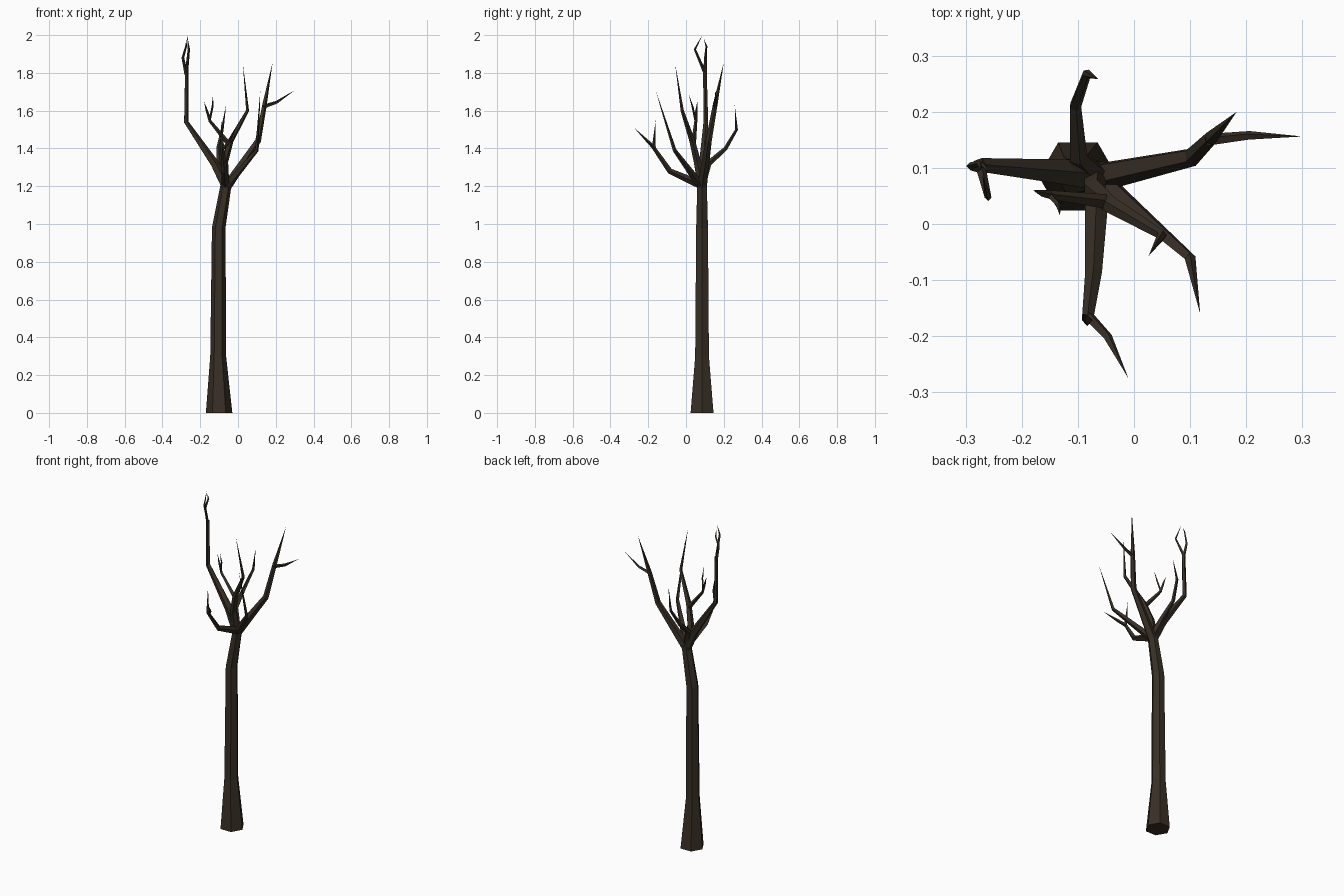
import bpy, bmesh, math
from mathutils import Vector

bark = bpy.data.materials.new("dark_bark")
bark.diffuse_color = (0.040, 0.029, 0.019, 1)


def limb(name, pts, sides, level=False):
    """Faceted tapering tube through (x, y, z, radius) points; radius 0 makes a tip."""
    bm = bmesh.new()
    P = [Vector(p[:3]) for p in pts]
    rings, u = [], Vector((1, 0, 0))
    for i, p in enumerate(P):
        a = (p - P[i - 1]).normalized() if i else Vector()
        b = (P[i + 1] - p).normalized() if i < len(P) - 1 else Vector()
        t = Vector((0, 0, 1)) if level else (a + b).normalized()
        v = t.cross(u)
        if v.length < 0.3 and i == 0:
            v = t.cross(Vector((0, 1, 0)))
        v.normalize()
        u = v.cross(t).normalized()
        r = pts[i][3]
        if r == 0:
            rings.append([bm.verts.new(p)])
        else:
            rings.append([bm.verts.new(p + r * (u * math.cos(k * math.tau / sides) + v * math.sin(k * math.tau / sides)))
                          for k in range(sides)])
    for A, B in zip(rings, rings[1:]):
        for k in range(sides):
            n = (k + 1) % sides
            bm.faces.new((A[k], A[n], B[0]) if len(B) == 1 else (A[k], A[n], B[n], B[k]))
    for R in (rings[0], rings[-1]):
        if len(R) > 2:
            bm.faces.new(R)
    bmesh.ops.recalc_face_normals(bm, faces=bm.faces)
    me = bpy.data.meshes.new(name)
    bm.to_mesh(me)
    bm.free()
    me.materials.append(bark)
    bpy.context.collection.objects.link(bpy.data.objects.new(name, me))


# Trunk: flared six-sided column with a kink
limb("trunk", [(-.10, .085, 0, .07), (-.105, .085, .3, .042), (-.102, .085, .98, .036),
               (-.062, .085, 1.215, .029)], 6, True)

# Left branch and its two hooked twigs
limb("left_branch", [(-.065, .085, 1.2, .028), (-.125, .092, 1.32, .024), (-.275, .105, 1.54, .013),
                     (-.272, .1, 1.81, .010)], 5)
limb("left_twig_front", [(-.273, .1, 1.80, .009), (-.26, .047, 1.925, .006), (-.27, .087, 2.0, 0)], 4)
limb("left_twig_outer", [(-.273, .1, 1.79, .010), (-.292, .103, 1.88, .007), (-.275, .108, 1.94, .005),
                         (-.273, .095, 1.98, 0)], 4)

# Right branch and side twig
limb("right_branch", [(-.06, .085, 1.2, .027), (.105, .12, 1.44, .017), (.14, .155, 1.635, .013),
                      (.183, .2, 1.855, 0)], 5)
limb("right_twig", [(.13, .15, 1.62, .011), (.205, .158, 1.645, .008), (.30, .156, 1.708, 0)], 4)

# Front right branch
limb("front_right_branch", [(-.06, .08, 1.2, .022), (.1, -.06, 1.39, .010), (.118, -.16, 1.705, 0)], 4)

# Middle branch and forked left twig
limb("middle_branch", [(-.07, .085, 1.2, .024), (-.072, .06, 1.33, .02), (-.04, .033, 1.44, .016),
                       (.05, -.02, 1.6, .009), (.026, -.057, 1.845, 0)], 5)
limb("middle_twig", [(-.05, .04, 1.425, .013), (-.148, .052, 1.545, .008), (-.165, .055, 1.60, .006),
                     (-.18, .06, 1.648, 0)], 4)
limb("middle_twig_fork", [(-.15, .05, 1.55, .006), (-.135, .035, 1.62, .005), (-.132, .015, 1.685, 0)], 4)

# Back branch
limb("back_branch", [(-.065, .085, 1.22, .022), (-.1, .12, 1.32, .017), (-.105, .21, 1.40, .011),
                     (-.084, .268, 1.50, .008), (-.063, .258, 1.63, 0)], 5)

# Front branch and side twig
limb("front_branch", [(-.065, .085, 1.205, .023), (-.072, -.085, 1.28, .015), (-.083, -.172, 1.405, .010),
                      (-.09, -.16, 1.55, 0)], 4)
limb("front_twig", [(-.08, -.165, 1.40, .010), (-.047, -.2, 1.435, .008), (-.01, -.275, 1.51, 0)], 4)
